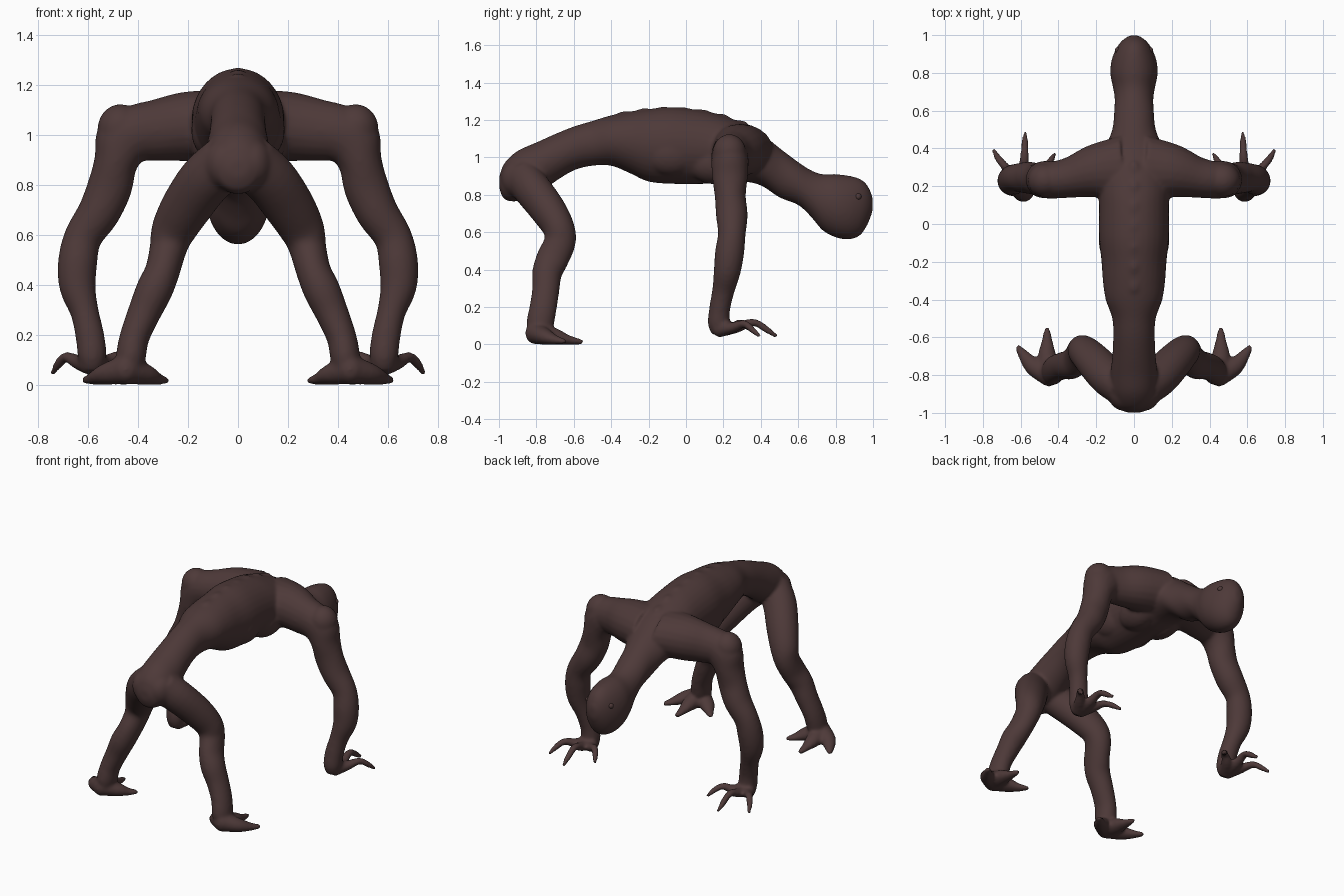
import bpy, bmesh, math
from mathutils import Vector, Matrix

skin = bpy.data.materials.new("dark_brown_skin")
skin.diffuse_color = (0.075, 0.041, 0.04, 1)

bm = bmesh.new()


def spline(pts, steps=4):
    """Catmull-Rom interpolation of any tuples."""
    P = [Vector(p) for p in pts]
    P = [P[0] * 2 - P[1]] + P + [P[-1] * 2 - P[-2]]
    out = []
    for i in range(1, len(P) - 2):
        a, b, c, d = P[i - 1:i + 3]
        for s in range(steps):
            t = s / steps
            out.append(0.5 * (2 * b + (c - a) * t + (2 * a - 5 * b + 4 * c - d) * t * t
                              + (3 * b - a - 3 * c + d) * t ** 3))
    return out + [P[-2]]


def loft(secs, ref, side=1, tangent=None, n=20):
    """Tube through (x, y, z, radius along ref, other radius)."""
    S = spline(secs)
    C = [Vector((s[0] * side, s[1], s[2])) for s in S]
    rings = []
    for i, s in enumerate(S):
        t = tangent or (C[min(i + 1, len(C) - 1)] - C[max(i - 1, 0)]).normalized()
        u = (ref - t * ref.dot(t)).normalized()
        v = t.cross(u)
        rings.append([bm.verts.new(C[i] + u * max(s[3], .004) * math.cos(k * math.tau / n)
                                   + v * max(s[4], .004) * math.sin(k * math.tau / n))
                      for k in range(n)])
    faces = [bm.faces.new(rings[0]), bm.faces.new(rings[-1][::-1])]
    for a, b in zip(rings, rings[1:]):
        for k in range(n):
            faces.append(bm.faces.new((a[k], b[k], b[(k + 1) % n], a[(k + 1) % n])))
    bmesh.ops.recalc_face_normals(bm, faces=faces)


def blob(c, r):
    bmesh.ops.create_icosphere(bm, subdivisions=3, radius=1,
                               matrix=Matrix.Translation(c) @ Matrix.Diagonal((*r, 1)))


X, Y, Z = Vector((1, 0, 0)), Vector((0, 1, 0)), Vector((0, 0, 1))

# Trunk, neck and head: (y, top, bottom, half width)
trunk = [(-.998, .91, .84, .04), (-.97, .98, .785, .09), (-.9, 1.045, .775, .12), (-.8, 1.09, .81, .125),
         (-.7, 1.135, .88, .115), (-.6, 1.175, .94, .11), (-.5, 1.205, .965, .115), (-.4, 1.235, .965, .15),
         (-.3, 1.255, .925, .165), (-.2, 1.268, .88, .172), (-.07, 1.278, .868, .185), (.1, 1.258, .868, .185),
         (.2, 1.232, .87, .19), (.3, 1.195, .88, .185), (.4, 1.14, .86, .155), (.5, 1.06, .795, .115),
         (.6, .985, .755, .105), (.67, .94, .69, .103), (.73, .92, .62, .113), (.8, .92, .582, .126),
         (.87, .912, .571, .118), (.93, .895, .592, .094), (.97, .86, .65, .064), (.998, .8, .72, .025)]
loft([(0, y, (t + b) / 2, w, (t - b) / 2) for y, t, b, w in trunk], X, tangent=Y, n=32)

# Low vertebra bumps along the back
for i in range(7):
    y = -.32 + i * .1
    top = next(a[1] + (b[1] - a[1]) * (y - a[0]) / (b[0] - a[0])
               for a, b in zip(trunk, trunk[1:]) if a[0] <= y <= b[0])
    blob((0, y, top - .02), (.035, .055, .027))

arm = [(.06, .29, 1.05, .18, .14), (.2, .28, 1.045, .145, .14), (.32, .25, 1.03, .112, .125),
       (.405, .235, 1.018, .1, .115), (.458, .235, .985, .1, .118), (.49, .235, .9, .095, .088),
       (.515, .237, .8, .083, .09), (.558, .245, .7, .085, .085), (.622, .245, .6, .074, .076),
       (.643, .233, .5, .078, .079), (.643, .22, .4, .072, .073), (.615, .2, .3, .06, .057),
       (.593, .18, .2, .056, .058), (.585, .175, .12, .058, .057), (.585, .178, .065, .04, .04)]
leg = [(.05, -.87, .9, .10, .11), (.13, -.815, .83, .1, .108), (.205, -.735, .725, .095, .102),
       (.258, -.68, .63, .085, .09), (.28, -.675, .555, .085, .075), (.303, -.715, .465, .087, .07),
       (.335, -.743, .39, .08, .074), (.375, -.75, .3, .073, .067), (.415, -.765, .2, .073, .06),
       (.43, -.78, .12, .073, .06), (.44, -.785, .05, .055, .05)]
fingers = [
    [(.585, .17, .09, .045, .045), (.585, .27, .1, .03, .035), (.58, .36, .128, .021, .023),
     (.578, .43, .09, .019, .02), (.575, .485, .052, .011, .011)],
    [(.59, .17, .09, .045, .045), (.64, .25, .1, .03, .035), (.688, .31, .12, .021, .023),
     (.72, .35, .092, .019, .02), (.745, .395, .052, .011, .011)],
    [(.58, .17, .09, .045, .045), (.53, .25, .1, .03, .035), (.48, .29, .124, .021, .023),
     (.445, .33, .105, .019, .02), (.418, .375, .07, .011, .011)]]
toes = [
    [(.45, -.8, .07, .06, .06), (.46, -.7, .052, .045, .05), (.46, -.63, .035, .026, .033),
     (.46, -.55, .022, .013, .015)],
    [(.45, -.8, .07, .06, .06), (.53, -.755, .052, .044, .05), (.58, -.7, .035, .026, .033),
     (.62, -.645, .025, .013, .015)],
    [(.45, -.8, .07, .06, .06), (.37, -.75, .05, .042, .05), (.325, -.71, .033, .025, .032),
     (.28, -.665, .024, .013, .015)]]

for s in (1, -1):
    loft(arm, Y, s)
    loft(leg, Y, s)
    for digit in fingers + toes:
        loft(digit, Z, s, n=12)
    # Heel, buttock, chest muscle, flank and shoulder cap
    blob((s * .45, -.805, .07), (.055, .055, .06))
    blob((s * .055, -.89, .895), (.085, .1, .105))
    blob((s * .09, .16, .98), (.1, .16, .115))
    blob((s * .1, -.08, 1.03), (.088, .15, .12))
    blob((s * .472, .232, 1.035), (.092, .09, .1))

mesh = bpy.data.meshes.new("creature_body")
bm.to_mesh(mesh)
bm.free()
rough = bpy.data.objects.new("rough_body", mesh)
bpy.context.collection.objects.link(rough)

# Fuse the parts into one smooth skin
m = rough.modifiers.new("fuse", 'REMESH')
m.mode, m.voxel_size = 'VOXEL', 0.01
m = rough.modifiers.new("soften", 'SMOOTH')
m.factor, m.iterations = 0.5, 8
dg = bpy.context.evaluated_depsgraph_get()
fused = bpy.data.meshes.new_from_object(rough.evaluated_get(dg))
bpy.data.objects.remove(rough)
low = min(v.co.z for v in fused.vertices)
fused.transform(Matrix.Translation((0, 0, -low)))
body = bpy.data.objects.new("creature_body", fused)
bpy.context.collection.objects.link(body)
fused.materials.clear()
fused.materials.append(skin)
fused.shade_smooth()

# Small bead eyes
for s, name in ((1, "right_eye"), (-1, "left_eye")):
    bpy.ops.mesh.primitive_uv_sphere_add(segments=16, ring_count=10, radius=.018,
                                         location=(s * .083, .92, .79))
    eye = bpy.context.object
    eye.name = name
    eye.data.materials.append(skin)
    eye.data.shade_smooth()
